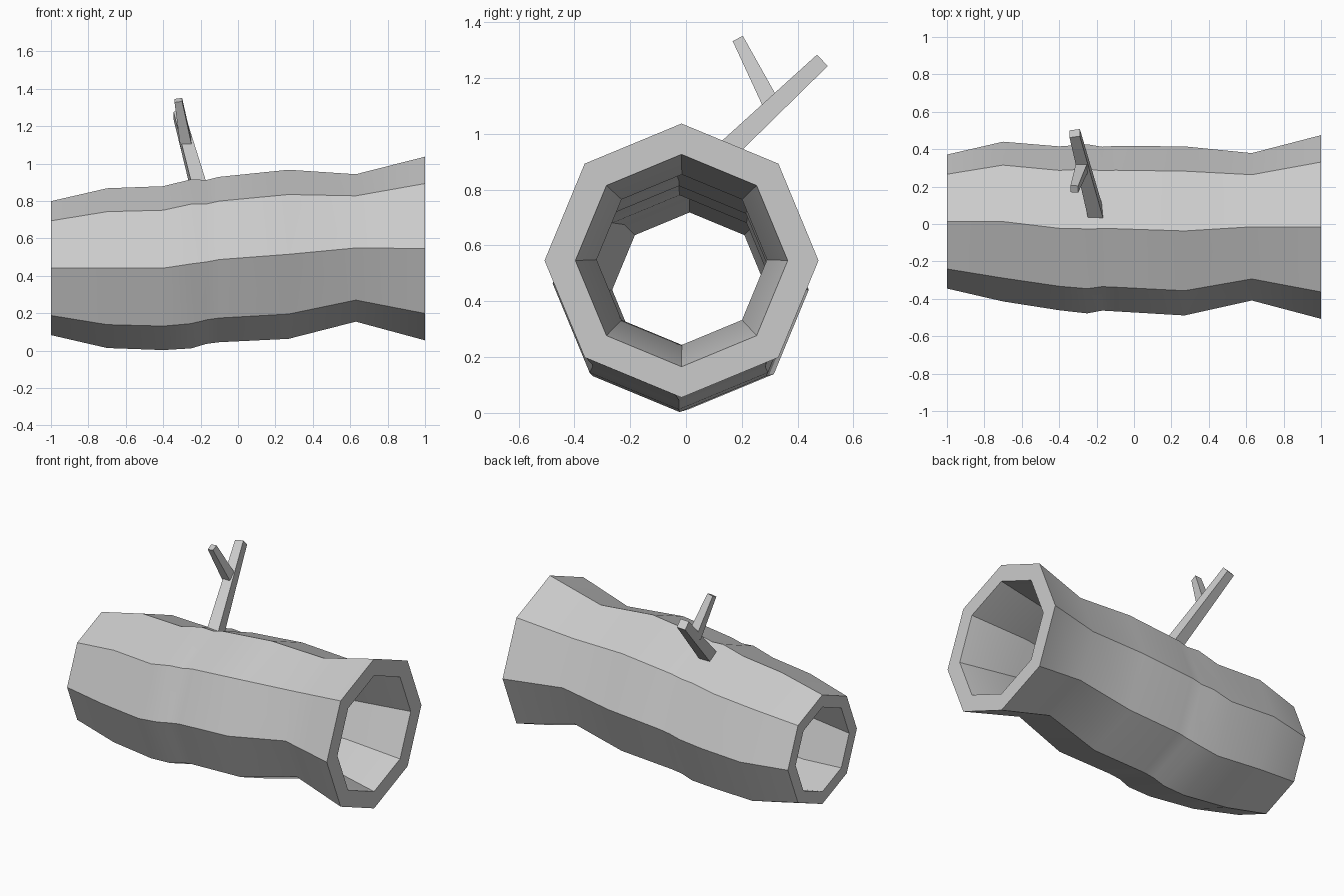
import bpy, bmesh, math
from mathutils import Vector

if "Cube" in bpy.data.objects:
    bpy.data.objects.remove(bpy.data.objects["Cube"])


def finish(bm, name):
    bmesh.ops.recalc_face_normals(bm, faces=bm.faces[:])
    mesh = bpy.data.meshes.new(name)
    bm.to_mesh(mesh)
    bm.free()
    ob = bpy.data.objects.new(name, mesh)
    bpy.context.collection.objects.link(ob)
    bpy.ops.object.select_all(action='DESELECT')
    ob.select_set(True)
    bpy.context.view_layer.objects.active = ob
    bpy.ops.object.shade_smooth_by_angle(angle=math.radians(30))
    return ob


# hollow log: stations along x as (x, centre y, centre z, outer radius)
STATIONS = [
    (-1.00, 0.013, 0.441, 0.358),
    (-0.70, 0.013, 0.441, 0.427),
    (-0.40, -0.023, 0.441, 0.438),
    (-0.25, -0.026, 0.464, 0.452),
    (-0.17, -0.025, 0.474, 0.438),
    (-0.10, -0.025, 0.487, 0.442),
    (0.27, -0.037, 0.515, 0.452),
    (0.63, -0.015, 0.549, 0.394),
    (1.00, -0.016, 0.546, 0.491),
]
SIDES = 8
INNER = 0.775


def ring(bm, x, y, z, r):
    return [bm.verts.new((x, y + r * math.cos(i * math.tau / SIDES),
                          z + r * math.sin(i * math.tau / SIDES)))
            for i in range(SIDES)]


bm = bmesh.new()
outer = [ring(bm, x, y, z, r) for x, y, z, r in STATIONS]
inner = [ring(bm, x, y, z, r * INNER) for x, y, z, r in STATIONS]
loops = outer + inner[::-1]
for a, b in zip(loops, loops[1:] + loops[:1]):
    for i in range(SIDES):
        j = (i + 1) % SIDES
        bm.faces.new((a[i], a[j], b[j], b[i]))
finish(bm, "hollow_log")


# tapered square twigs, sunk slightly into what they grow from
def twig(name, start, end, w0, w1):
    start, end = Vector(start), Vector(end)
    d = (end - start).normalized()
    u = Vector((1, 0, 0))
    u = (u - d * u.dot(d)).normalized()
    v = d.cross(u)
    bm = bmesh.new()
    rings = []
    for p, w in ((start, w0), (end, w1)):
        rings.append([bm.verts.new(p + (u * s + v * t) * w / 2)
                      for s, t in ((-1, -1), (1, -1), (1, 1), (-1, 1))])
    a, b = rings
    for i in range(4):
        j = (i + 1) % 4
        bm.faces.new((a[i], a[j], b[j], b[i]))
    bm.faces.new(a)
    bm.faces.new(b)
    finish(bm, name)


twig("branch", (-0.202, 0.045, 0.845), (-0.317, 0.485, 1.26), 0.08, 0.056)
twig("branch_fork", (-0.276, 0.310, 1.098), (-0.319, 0.187, 1.339), 0.062, 0.041)
